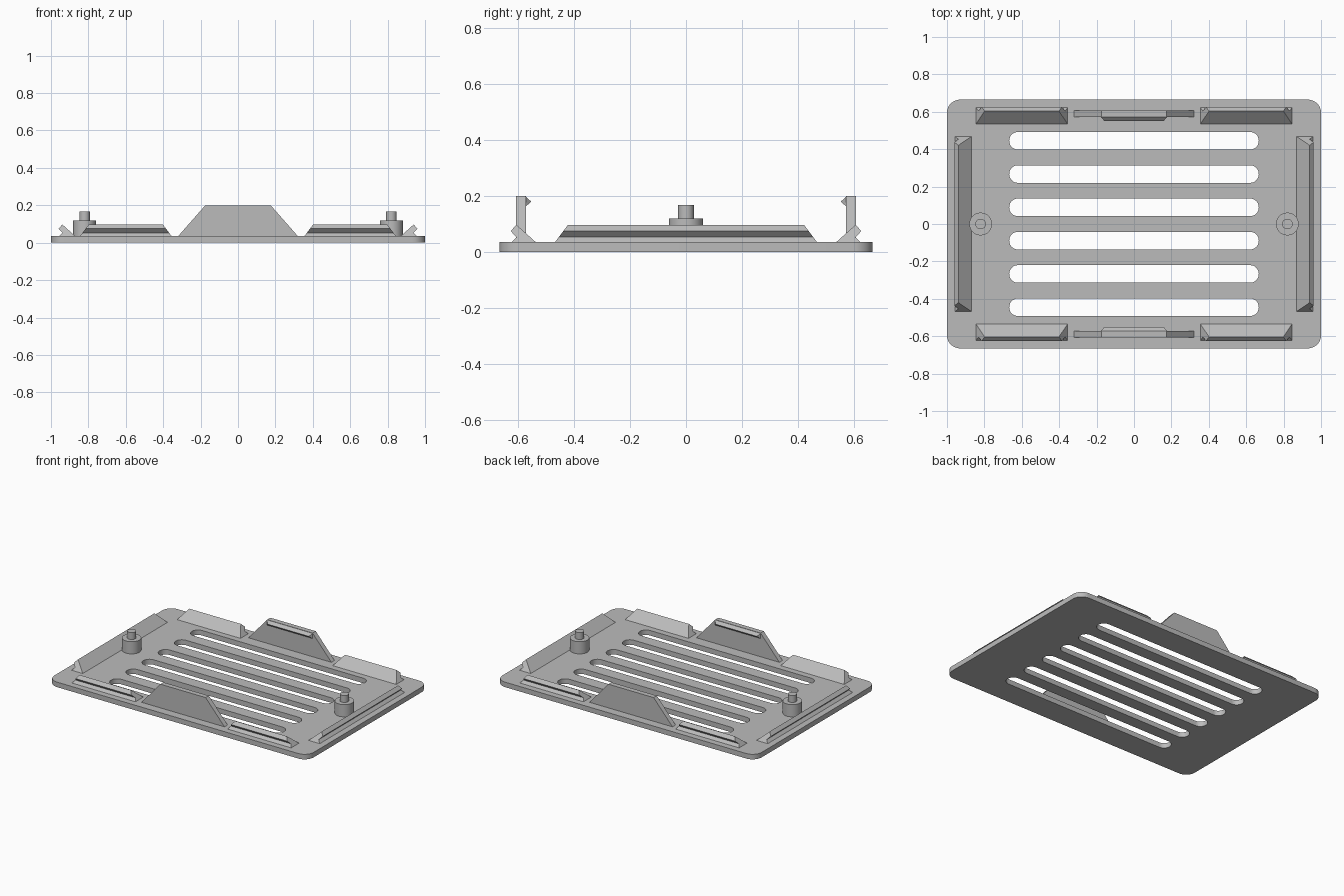
import bpy
import bmesh
from math import cos, sin, pi
from mathutils import Matrix

cube = bpy.data.objects.get("Cube")
if cube:
    bpy.data.objects.remove(cube, do_unlink=True)

grey = bpy.data.materials.new("plastic grey")
grey.use_nodes = True
grey.diffuse_color = (0.5, 0.5, 0.5, 1)
grey.node_tree.nodes["Principled BSDF"].inputs["Base Color"].default_value = grey.diffuse_color

BASE = 0.035  # plate thickness


def add_mesh(name, bm):
    bmesh.ops.recalc_face_normals(bm, faces=bm.faces)
    mesh = bpy.data.meshes.new(name)
    bm.to_mesh(mesh)
    bm.free()
    mesh.materials.append(grey)
    obj = bpy.data.objects.new(name, mesh)
    bpy.context.collection.objects.link(obj)
    return obj


def rounded_rect(hx, hy, r, cy=0, steps=8):
    pts = []
    for q, (sx, sy) in enumerate([(1, 1), (-1, 1), (-1, -1), (1, -1)]):
        for i in range(steps + 1):
            a = (q + i / steps) * pi / 2
            pts.append((sx * (hx - r) + r * cos(a), cy + sy * (hy - r) + r * sin(a)))
    return pts


def rail(name, profile, half, centre=0, angle=0):
    """Sweep an (outward, z) profile along x; half(z) gives the tapered half length."""
    bm = bmesh.new()
    ends = [[bm.verts.new((centre + s * half(z), -d, z)) for d, z in profile] for s in (-1, 1)]
    for ring in ends:
        bm.faces.new(ring)
    n = len(profile)
    for i in range(n):
        j = (i + 1) % n
        bm.faces.new((ends[0][i], ends[0][j], ends[1][j], ends[1][i]))
    bm.transform(Matrix.Rotation(angle, 4, "Z"))
    return add_mesh(name, bm)


def cylinder(bm, x, r, z0, z1):
    bmesh.ops.create_cone(bm, cap_ends=True, segments=32, radius1=r, radius2=r, depth=z1 - z0,
                          matrix=Matrix.Translation((x, 0, (z0 + z1) / 2)))


# Slotted base plate: outline with holes, filled and extruded
curve = bpy.data.curves.new("base_plate", "CURVE")
curve.dimensions = "2D"
curve.fill_mode = "BOTH"
curve.extrude = BASE / 2
outlines = [rounded_rect(1, 0.665, 0.07)]
outlines += [rounded_rect(0.667, 0.047, 0.046, (k - 2.5) * 0.178) for k in range(6)]
for pts in outlines:
    spline = curve.splines.new("POLY")
    spline.points.add(len(pts) - 1)
    for p, (x, y) in zip(spline.points, pts):
        p.co = (x, y, 0, 1)
    spline.use_cyclic_u = True
curve.materials.append(grey)
plate = bpy.data.objects.new("base_plate", curve)
plate.location.z = BASE / 2
bpy.context.collection.objects.link(plate)
bpy.context.view_layer.objects.active = plate
plate.select_set(True)
bpy.ops.object.convert(target="MESH")
plate.select_set(False)


# Edge clips: sloped inner face, notched outer face, tapered ends
def clip_profile(outer):
    steps = [(-0.09, BASE), (-0.021, 0.097), (0, 0.075), (-0.021, 0.053), (-0.003, BASE)]
    return [(outer + d, z) for d, z in steps]


def taper(half):
    return lambda z: half - (z - BASE) * 0.75


for side, angle in (("front", 0), ("back", pi)):
    for c in (-0.6, 0.6):
        hand = "left" if (c > 0) == (angle == 0) else "right"
        rail(f"{side}_{hand}_clip", clip_profile(0.625), taper(0.245), c, angle)
for side, angle in (("left", pi / 2), ("right", -pi / 2)):
    rail(f"{side}_clip", clip_profile(0.96), taper(0.467), 0, angle)

# Tall latch tabs with an inward hook along the top
for side, angle in (("front", 0), ("back", pi)):
    panel = [(0.571, BASE), (0.571, 0.2), (0.606, 0.2), (0.606, BASE)]
    rail(f"{side}_latch", panel, lambda z: 0.32 - (z - BASE) * 0.88, 0, angle)
    bm = bmesh.new()
    ends = []
    for s in (-1, 1):
        ends.append([bm.verts.new(p) for p in
                     ((s * 0.177, -0.573, 0.2), (s * 0.16, -0.552, 0.18), (s * 0.177, -0.573, 0.16))])
    a, b = ends
    for ring in ends:
        bm.faces.new(ring)
    for i in range(3):
        j = (i + 1) % 3
        bm.faces.new((a[i], a[j], b[j], b[i]))
    bm.transform(Matrix.Rotation(angle, 4, "Z"))
    add_mesh(f"{side}_latch_hook", bm)

# Stepped locating pegs
for hand, x in (("left", 0.82), ("right", -0.82)):
    bm = bmesh.new()
    cylinder(bm, x, 0.061, BASE - 0.01, 0.12)
    cylinder(bm, x, 0.028, 0.11, 0.168)
    peg = add_mesh(f"{hand}_peg", bm)
    bpy.context.view_layer.objects.active = peg
    peg.select_set(True)
    bpy.ops.object.shade_smooth_by_angle()
    peg.select_set(False)
